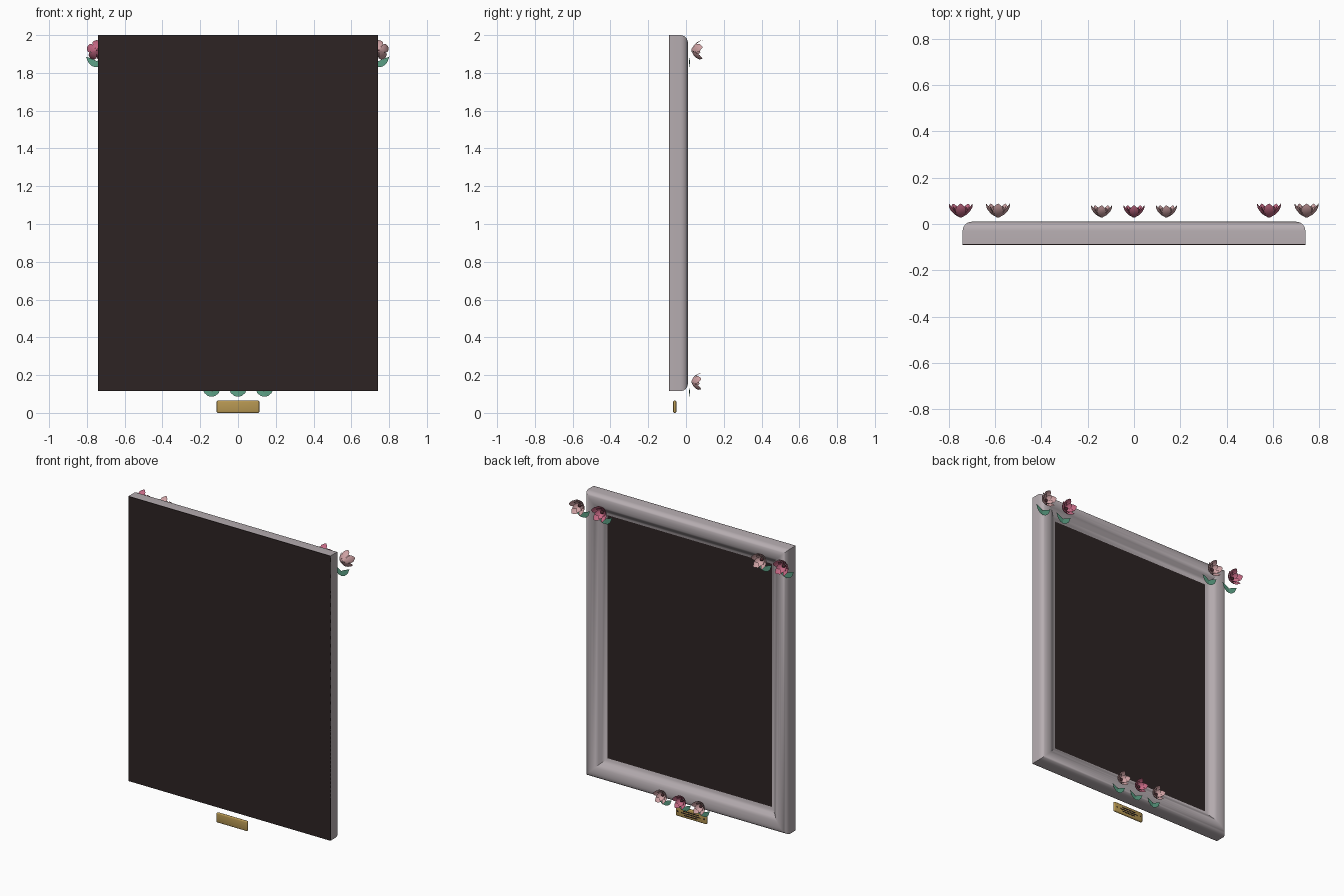
import bpy, bmesh, math
from mathutils import Vector

if "Cube" in bpy.data.objects:
    bpy.data.objects.remove(bpy.data.objects["Cube"])


def material(name, rgb):
    m = bpy.data.materials.new(name)
    m.diffuse_color = (*rgb, 1)
    m.use_nodes = True
    m.node_tree.nodes["Principled BSDF"].inputs["Base Color"].default_value = m.diffuse_color
    return m


GREY = material("warm_grey", (0.47, 0.42, 0.44))
DARK = material("dark_brown", (0.026, 0.017, 0.017))
DEEP = material("deep_pink", (0.55, 0.14, 0.23))
PALE = material("pale_pink", (0.62, 0.36, 0.37))
GREEN = material("leaf_green", (0.11, 0.36, 0.24))
GOLD = material("gold", (0.47, 0.31, 0.085))
CORE = material("flower_core", (0.06, 0.02, 0.025))


def finish(name, bm, mat, smooth=None):
    bmesh.ops.recalc_face_normals(bm, faces=bm.faces)
    me = bpy.data.meshes.new(name)
    bm.to_mesh(me)
    bm.free()
    me.materials.append(mat)
    ob = bpy.data.objects.new(name, me)
    bpy.context.collection.objects.link(ob)
    if smooth:
        bpy.ops.object.select_all(action='DESELECT')
        bpy.context.view_layer.objects.active = ob
        ob.select_set(True)
        bpy.ops.object.shade_smooth_by_angle(angle=math.radians(smooth))
    return ob


def box(name, x, y, z, mat, bevel=0):
    bm = bmesh.new()
    bmesh.ops.create_cube(bm, size=1)
    for v in bm.verts:
        v.co = Vector([(a + b) / 2 + c * (b - a) for (a, b), c in zip((x, y, z), v.co)])
    if bevel:
        bmesh.ops.bevel(bm, geom=bm.edges[:], offset=bevel, segments=3,
                        affect='EDGES', profile=0.5)
    return finish(name, bm, mat, 40 if bevel else None)


# Mitred moulding: (inset from the outer edge, y) swept around a rectangle
HW, HH, CZ = 0.74, 0.9425, 1.0575
profile = [(0, -0.087), (0, -0.03)]
profile += [(0.04 - 0.04 * math.cos(a), -0.03 + 0.04 * math.sin(a))
            for a in [math.radians(d) for d in (15, 30, 45, 60, 75, 90)]]
profile += [(0.058, 0.008), (0.075, 0.001), (0.092, -0.011),
            (0.108, -0.024), (0.124, -0.034), (0.142, -0.041), (0.142, -0.087)]
bm = bmesh.new()
rings = [[bm.verts.new((sx * (HW - d), y, CZ + sz * (HH - d)))
          for sx, sz in ((-1, -1), (1, -1), (1, 1), (-1, 1))] for d, y in profile]
for r0, r1 in zip(rings, rings[1:] + rings[:1]):
    for i in range(4):
        j = (i + 1) % 4
        bm.faces.new((r0[i], r0[j], r1[j], r1[i]))
finish("frame_moulding", bm, GREY, 35)

# Backing board and picture panel
box("backing_board", (-HW, HW), (-0.09, -0.086), (CZ - HH, CZ + HH), DARK)
box("picture_panel", (-0.605, 0.605), (-0.08, -0.0395), (CZ - 0.807, CZ + 0.807), DARK)


# Flower cup opening towards +y: two rings of five curved petals
def flower(x, z, s, mat):
    y0 = 0.028
    rows = [(0.004, 0.0, 0.6), (0.026, 0.013, 0.62), (0.042, 0.030, 0.60),
            (0.050, 0.046, 0.42), (0.053, 0.060, 0.12)]
    bm = bmesh.new()
    for k, turn, lift in ((1.0, 0.0, 0.0), (0.66, math.pi / 5, 0.010)):
        for p in range(5):
            mid = math.pi / 2 + turn + p * math.tau / 5
            grid = []
            for r, h, half in rows:
                grid.append([bm.verts.new((
                    x + s * k * r * math.cos(mid + c * half),
                    y0 + s * (lift + h * (k + 0.06 * (1 - abs(c)) - 0.06)),
                    z + s * k * r * math.sin(mid + c * half)))
                    for c in (-1, -0.5, 0, 0.5, 1)])
            for a, b in zip(grid, grid[1:]):
                for i in range(4):
                    bm.faces.new((a[i], a[i + 1], b[i + 1], b[i]))
    finish("flower_petals", bm, mat, 30)

    bm = bmesh.new()
    bmesh.ops.create_icosphere(bm, subdivisions=2, radius=0.011 * s)
    bmesh.ops.translate(bm, verts=bm.verts, vec=(x, y0 + 0.018 * s, z))
    finish("flower_core", bm, CORE, 40)


# Pair of mirrored leaves below each flower
def leaves(x, z, s):
    lower = [(0, -0.090), (0.022, -0.086), (0.043, -0.068), (0.057, -0.034)]
    upper = [(0, -0.058), (0.014, -0.050), (0.032, -0.043), (0.057, -0.034)]
    bm = bmesh.new()
    for side in (-1, 1):
        lo, up = [[bm.verts.new((x + side * s * u, 0.016 + 0.1 * u, z + s * w))
                   for u, w in row] for row in (lower, upper)]
        for i in range(2):
            bm.faces.new((lo[i], lo[i + 1], up[i + 1], up[i]))
        bm.faces.new((lo[2], lo[3], up[2]))
    bmesh.ops.remove_doubles(bm, verts=bm.verts, dist=1e-5)
    finish("leaf_pair", bm, GREEN)


for x, z, s, mat in ((-0.748, 1.92, 1.0, DEEP), (-0.587, 1.92, 1.0, PALE),
                     (0.583, 1.92, 1.0, DEEP), (0.745, 1.92, 1.0, PALE),
                     (-0.14, 0.165, 0.88, PALE), (0, 0.165, 0.88, DEEP),
                     (0.14, 0.165, 0.88, PALE)):
    flower(x, z, s, mat)
    leaves(x, z, s)

# Small plaque with plain dark bars and pins
box("plaque", (-0.113, 0.113), (-0.068, -0.051), (0, 0.065), GOLD, 0.007)
for w, z in ((0.055, 0.044), (0.07, 0.031), (0.05, 0.018)):
    box("plaque_bar", (-w, w), (-0.052, -0.0495), (z - 0.003, z + 0.003), DARK)
for sx in (-1, 1):
    box("plaque_pin", (sx * 0.095 - 0.004, sx * 0.095 + 0.004), (-0.052, -0.049),
        (0.0285, 0.0365), DARK)
